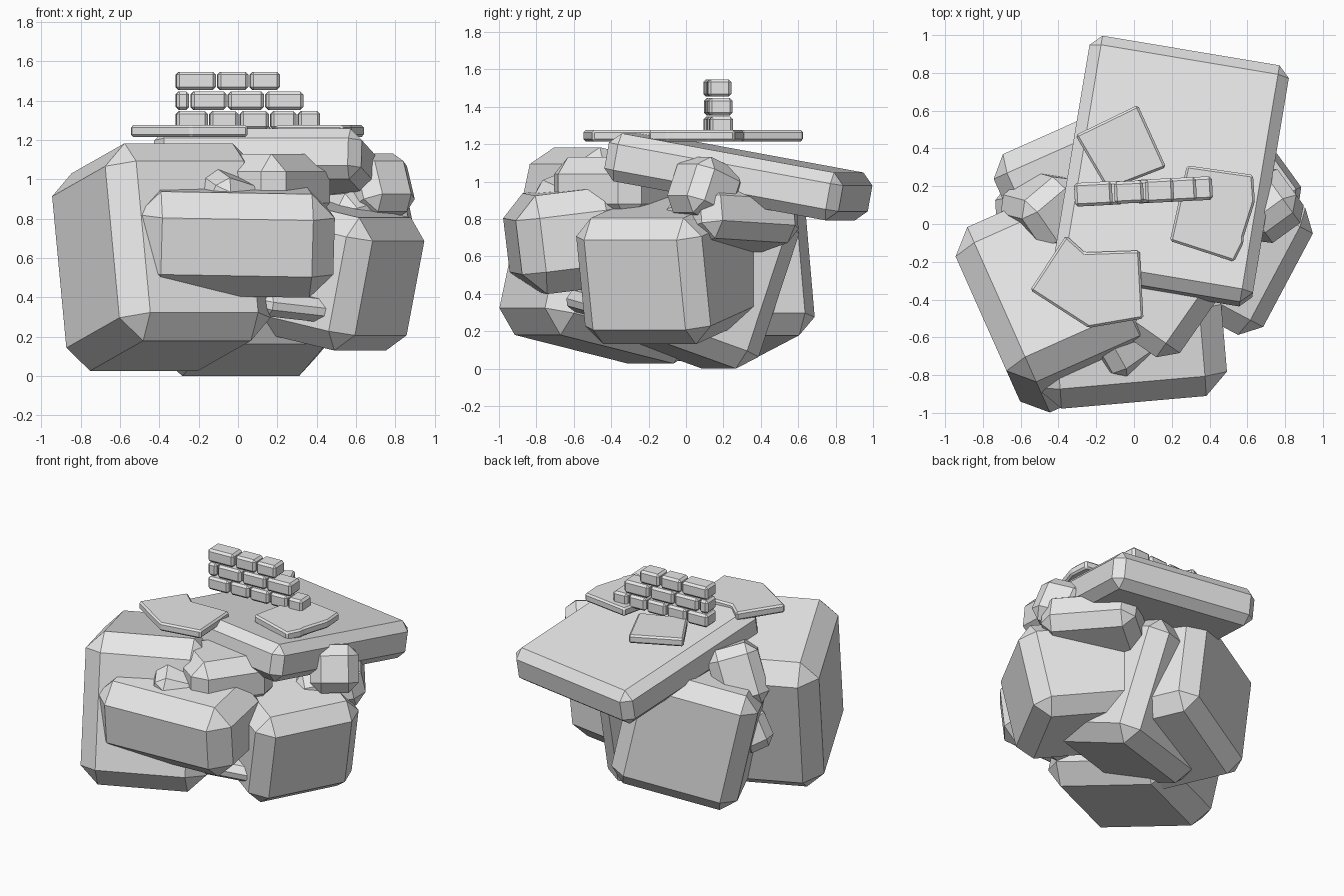
import bpy
import bmesh
from math import radians
from mathutils import Euler

cube = bpy.data.objects.get("Cube")
if cube:
    bpy.data.objects.remove(cube, do_unlink=True)

# One plain stone colour
stone = bpy.data.materials.new("grey_stone")
stone.use_nodes = True
stone.diffuse_color = (0.8, 0.8, 0.8, 1)
stone.node_tree.nodes["Principled BSDF"].inputs["Base Color"].default_value = (0.8, 0.8, 0.8, 1)


def finish(name, bm, bevel):
    """Turn a bmesh into an object with flat chamfered edges."""
    bmesh.ops.recalc_face_normals(bm, faces=bm.faces)
    mesh = bpy.data.meshes.new(name)
    bm.to_mesh(mesh)
    bm.free()
    mesh.materials.append(stone)
    obj = bpy.data.objects.new(name, mesh)
    bpy.context.collection.objects.link(obj)
    mod = obj.modifiers.new("chamfer", "BEVEL")
    mod.width = bevel
    mod.segments = 1
    mod.limit_method = "ANGLE"
    mod.angle_limit = radians(20)
    return obj


def block(name, center, size, tilt=(0, 0, 0), bevel=0.1):
    """Chamfered box, tilted by degrees about x, y and z."""
    bm = bmesh.new()
    bmesh.ops.create_cube(bm, size=1)
    bmesh.ops.scale(bm, vec=size, verts=bm.verts)
    obj = finish(name, bm, bevel)
    obj.location = center
    obj.rotation_euler = Euler([radians(a) for a in tilt])
    return obj


def flagstone(name, outline, bottom=1.215, thickness=0.06):
    """Thin flat stone with an irregular outline."""
    bm = bmesh.new()
    face = bm.faces.new([bm.verts.new((x, y, bottom)) for x, y in outline])
    top = bmesh.ops.extrude_face_region(bm, geom=[face])["geom"]
    verts = [v for v in top if isinstance(v, bmesh.types.BMVert)]
    bmesh.ops.translate(bm, vec=(0, 0, thickness), verts=verts)
    return finish(name, bm, 0.012)


# Large boulders
block("left_boulder", (-0.39, -0.385, 0.605), (0.84, 0.92, 1.03), (-13, 0, 24), 0.12)
block("front_boulder", (-0.03, -0.63, 0.69), (1.01, 0.6, 0.53), (7, 1, 5), 0.12)
block("right_boulder", (0.425, -0.09, 0.53), (0.8, 0.76, 0.69), (0, 12, -28))
block("back_boulder", (-0.19, 0.2, 0.53), (0.86, 0.72, 0.86), (0, -12, 24))
block("base_boulder", (0.04, 0.09, 0.507), (0.82, 0.7, 0.9), (-19, 0, 17))

# Smaller wedged rocks
block("right_upper_rock", (0.55, 0.25, 0.8), (0.64, 0.46, 0.3), (12, -3, -54), 0.08)
block("right_peak_rock", (0.7, 0.1, 0.95), (0.32, 0.32, 0.32), (0, -22, -54), 0.07)
block("front_upper_rock", (0.15, -0.38, 0.96), (0.57, 0.5, 0.34), (0, 0, 55), 0.09)
block("left_upper_rock", (-0.47, 0.07, 0.9), (0.34, 0.34, 0.42), (20, 15, 40), 0.07)
block("left_low_rock", (-0.57, 0.08, 0.55), (0.24, 0.28, 0.28), (15, 20, 50), 0.06)
block("front_chip", (-0.05, -0.65, 0.92), (0.28, 0.26, 0.2), (20, 15, 35), 0.06)
block("low_chip", (0.33, -0.48, 0.35), (0.48, 0.18, 0.12), (10, 6, 22), 0.04)

# Tilted slab on top
block("top_slab", (0.195, 0.28, 1.025), (1.07, 1.29, 0.26), (-10.3, 0, -9.5), 0.06)

# Flat paving stones
flagstone("front_flagstone", [(-0.36, -0.06), (-0.26, -0.15), (0.03, -0.14),
                              (0.05, -0.5), (-0.24, -0.55), (-0.55, -0.35)])
flagstone("back_flagstone", [(0.02, 0.63), (0.17, 0.3), (-0.14, 0.18), (-0.31, 0.47)])
flagstone("right_flagstone", [(0.28, 0.31), (0.63, 0.26), (0.64, 0.12), (0.58, -0.07),
                              (0.58, -0.1), (0.53, -0.2), (0.19, -0.09)])

# Broken brick wall, each row given by its brick widths
rows = [(0.16, 0.145, 0.145, 0.13, 0.11),
        (0.065, 0.18, 0.18, 0.19),
        (0.2, 0.155, 0.15)]
gap = 0.01
for r, widths in enumerate(rows):
    x = -0.315
    for i, w in enumerate(widths):
        mid = x + w / 2
        depth = 0.125 - 0.008 * ((r + i) % 2)
        block(f"brick_{r + 1}_{i + 1}", (mid, 0.17 + 0.05 * mid, 1.3 + 0.1 * r),
              (w, depth, 0.093), (0, 0, 3), 0.015)
        x += w + gap
